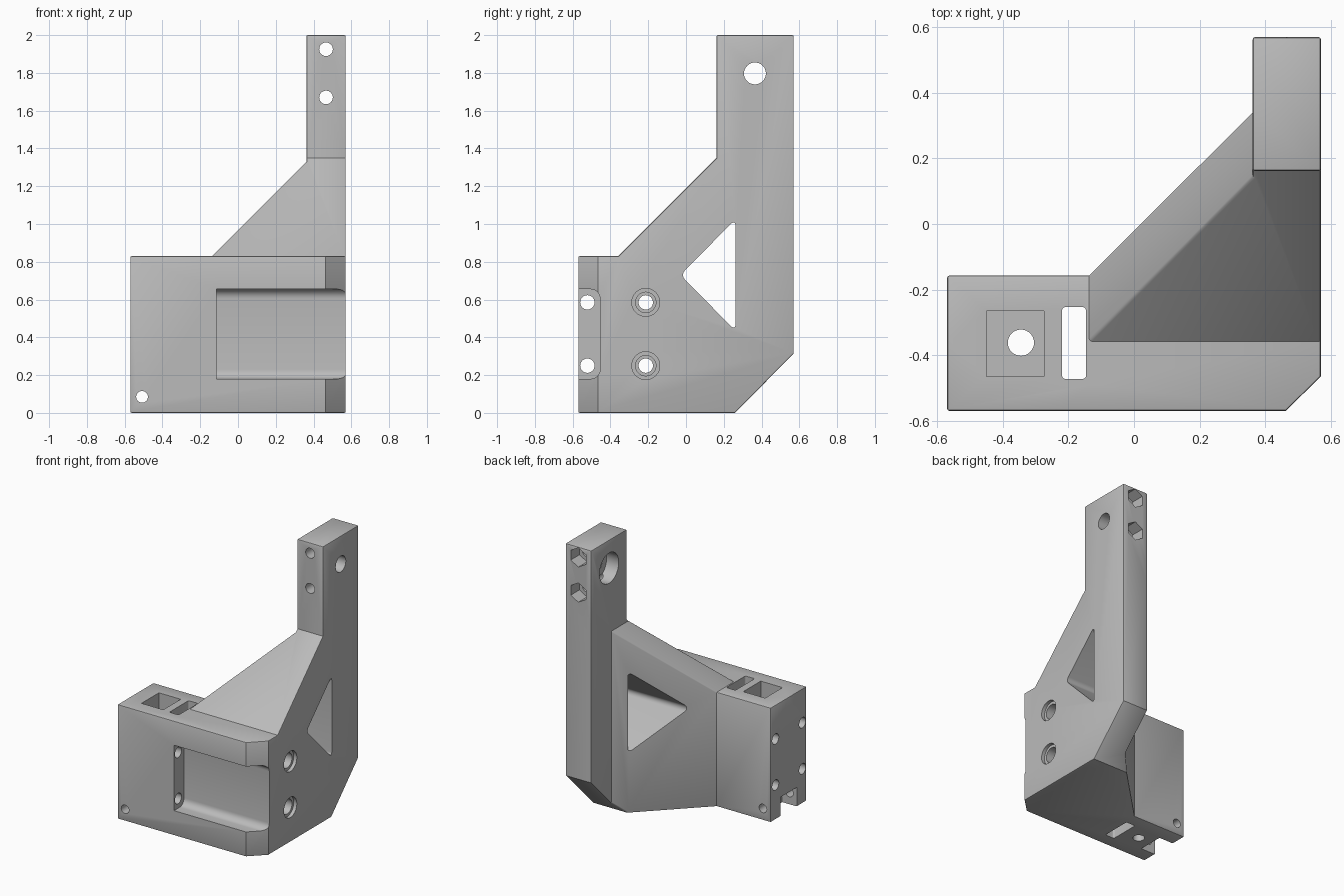
import bpy, bmesh
from math import pi, cos, sin
from mathutils import Vector

default = bpy.data.objects.get("Cube")
if default:
    bpy.data.objects.remove(default, do_unlink=True)

grey = bpy.data.materials.new("plain grey")
grey.use_nodes = True
grey.diffuse_color = (0.5, 0.5, 0.5, 1)
grey.node_tree.nodes["Principled BSDF"].inputs["Base Color"].default_value = (0.5, 0.5, 0.5, 1)


def prism(name, axis, profile, start, end, radius=0):
    """Extrude a 2D profile along an axis; optionally round its long edges."""
    place = {"x": lambda a, b, t: (t, a, b),
             "y": lambda a, b, t: (a, t, b),
             "z": lambda a, b, t: (a, b, t)}[axis]
    bm = bmesh.new()
    base = bm.faces.new([bm.verts.new(place(a, b, start)) for a, b in profile])
    moved = bmesh.ops.extrude_face_region(bm, geom=[base])["geom"]
    shift = Vector(place(0, 0, end - start))
    bmesh.ops.translate(bm, vec=shift, verts=[v for v in moved if isinstance(v, bmesh.types.BMVert)])
    if radius:
        along = [e for e in bm.edges
                 if abs((e.verts[0].co - e.verts[1].co).normalized().dot(shift.normalized())) > 0.99]
        bmesh.ops.bevel(bm, geom=along, offset=radius, segments=6, profile=0.5, affect="EDGES")
    bmesh.ops.recalc_face_normals(bm, faces=bm.faces)
    mesh = bpy.data.meshes.new(name)
    bm.to_mesh(mesh)
    bm.free()
    mesh.materials.append(grey)
    obj = bpy.data.objects.new(name, mesh)
    bpy.context.collection.objects.link(obj)
    return obj


def rect(a0, a1, b0, b1):
    return [(a0, b0), (a1, b0), (a1, b1), (a0, b1)]


def ring(a, b, r, sides=32):
    turn = pi / 2
    return [(a + r * cos(turn + 2 * pi * i / sides), b + r * sin(turn + 2 * pi * i / sides))
            for i in range(sides)]


def apply_modifiers(obj):
    bpy.context.view_layer.objects.active = obj
    for mod in list(obj.modifiers):
        bpy.ops.object.modifier_apply(modifier=mod.name)


def combine(obj, tool, operation):
    mod = obj.modifiers.new(operation, "BOOLEAN")
    mod.operation = operation
    mod.solver = "EXACT"
    mod.object = tool
    apply_modifiers(obj)
    bpy.data.objects.remove(tool, do_unlink=True)


# Bracket body: plan, side and front outlines intersected
body = prism("bracket_body", "z", [
    (-0.57, -0.57), (0.463, -0.57), (0.57, -0.465), (0.57, 0.57),
    (0.362, 0.57), (0.362, 0.34), (-0.137, -0.157), (-0.57, -0.157)], -0.1, 2.1)
side = prism("side_outline", "x", [
    (-0.7, 0), (0.26, 0), (0.7, 0.447), (0.7, 2), (0.162, 2),
    (0.162, 1.35), (-0.358, 0.83), (-0.7, 0.83)], -0.8, 0.8)
front = prism("front_outline", "y", [
    (-0.7, -0.1), (0.7, -0.1), (0.7, 2.2), (0.362, 2.2),
    (0.362, 1.329), (-0.137, 0.83), (-0.7, 0.83)], -0.8, 0.8)
combine(body, side, "INTERSECT")
combine(body, front, "INTERSECT")

# Slightly eased outer edges
ease = body.modifiers.new("ease", "BEVEL")
ease.width = 0.007
ease.segments = 2
ease.limit_method = "ANGLE"
ease.angle_limit = 0.9
apply_modifiers(body)


def cut(name, axis, profile, start, end, radius=0):
    combine(body, prism(name, axis, profile, start, end, radius), "DIFFERENCE")


# Motor recess in the front, rounded at its inner corners
cut("front_recess", "x", rect(-0.75, -0.455, 0.18, 0.655), -0.115, 0.8, 0.05)

# Triangular window through the gusset
cut("window", "x", [(-0.03, 0.73), (0.262, 0.435), (0.262, 1.025)], -0.5, 0.8, 0.035)

# Tall slot, square nut well and its vertical hole
cut("tall_slot", "z", rect(-0.22, -0.146, -0.473, -0.253), -0.1, 1, 0.012)
cut("nut_well", "z", rect(-0.45, -0.275, -0.465, -0.265), 0.45, 1)
cut("well_hole", "z", ring(-0.345, -0.362, 0.04), -0.1, 1)

# Notch under the outer end, crossed by a pin hole
cut("end_notch", "x", rect(-0.46, -0.27, -0.1, 0.14), -0.7, -0.45)
cut("pin_hole", "y", ring(-0.508, 0.085, 0.031), -0.8, 0.1)

# Long horizontal bolt holes
for z in (0.25, 0.585):
    cut("recess_bolt", "x", ring(-0.522, z, 0.038), -0.8, 0)
    cut("side_bolt", "x", ring(-0.213, z, 0.038), -0.8, 0.8)
    cut("side_bolt_bore", "x", ring(-0.213, z, 0.054), -0.1, 0.8)
    cut("side_bolt_mouth", "x", ring(-0.213, z, 0.074), 0.545, 0.8)

# Upright: bolt holes with hexagonal nut pockets at the back
for z in (1.67, 1.925):
    cut("upright_bolt", "y", ring(0.466, z, 0.036), 0, 0.8)
    cut("upright_nut", "y", ring(0.466, z, 0.07, 6), 0.47, 0.8)

# Upright: cross hole with a wide bore on the inner side
cut("cross_hole", "x", ring(0.365, 1.797, 0.058), 0, 0.8)
cut("cross_bore", "x", ring(0.365, 1.797, 0.11), 0.2, 0.46)

bpy.ops.object.select_all(action="DESELECT")
body.select_set(True)
bpy.context.view_layer.objects.active = body
bpy.ops.object.shade_smooth_by_angle(angle=0.5)
